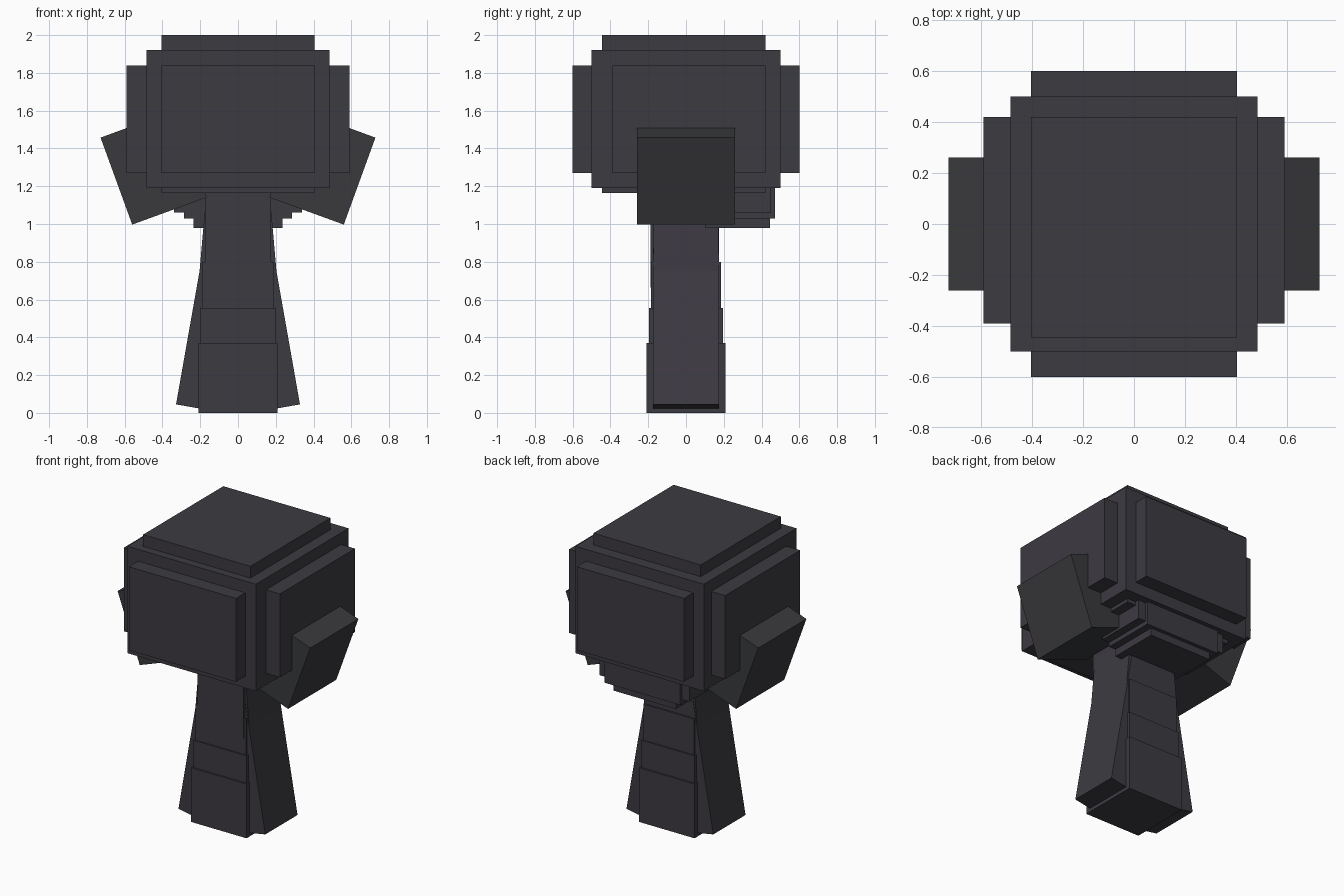
import bpy, math
from mathutils import Matrix, Vector

if "Cube" in bpy.data.objects:
    bpy.data.objects.remove(bpy.data.objects["Cube"])


def material(name, rgb):
    m = bpy.data.materials.new(name)
    m.diffuse_color = (*rgb, 1)
    m.use_nodes = True
    m.node_tree.nodes["Principled BSDF"].inputs["Base Color"].default_value = m.diffuse_color
    return m


CHARCOAL = material("charcoal", (0.046, 0.043, 0.053))
ASH = material("ash_grey", (0.041, 0.042, 0.047))


def box(name, x, y, z, mat=CHARCOAL, pivot=None, tilt=0):
    """Box from (min, max) ranges, optionally tilted about y at a pivot."""
    verts = [Vector((a, b, c)) for a in x for b in y for c in z]
    if pivot:
        rot = Matrix.Rotation(math.radians(tilt), 4, 'Y')
        verts = [rot @ v + Vector(pivot) for v in verts]
    faces = [(0, 1, 3, 2), (4, 6, 7, 5), (0, 4, 5, 1),
             (2, 3, 7, 6), (0, 2, 6, 4), (1, 5, 7, 3)]
    mesh = bpy.data.meshes.new(name)
    mesh.from_pydata(verts, [], faces)
    mesh.materials.append(mat)
    obj = bpy.data.objects.new(name, mesh)
    bpy.context.collection.objects.link(obj)
    return obj


def mirrored(obj):
    mod = obj.modifiers.new("mirror", 'MIRROR')
    mod.use_mirror_merge = False


def sym(v):
    return (-v, v)


# Head block with raised panels on every side
box("head", sym(0.485), sym(0.5), (1.19, 1.92))
box("head_front_back_panel", sym(0.405), sym(0.6), (1.27, 1.84))
box("head_side_panel", sym(0.59), (-0.39, 0.42), (1.27, 1.84))
box("head_top_panel", sym(0.405), (-0.445, 0.42), (1.165, 2.0))

# Slanted side lobes, pivot at the outer lower corner
mirrored(box("side_lobe", (-0.42, 0), sym(0.26), (0, 0.49), ASH,
             (0.56, 0, 0.997), 20))

# Stepped blocks under the back of the head
box("rear_step_upper", sym(0.34), (0.1, 0.45), (1.06, 1.2))
box("rear_step_middle", sym(0.285), (0.1, 0.47), (1.03, 1.2))
box("rear_step_lower", sym(0.235), (0.1, 0.445), (0.98, 1.2))

# Stem: core with progressively wider layers to the base
box("stem_core", sym(0.172), sym(0.172), (0.3, 1.25))
for i, (half_x, half_y, top) in enumerate(
        [(0.21, 0.208, 0.37), (0.2, 0.195, 0.555), (0.19, 0.185, 0.8)]):
    box(f"stem_layer_{i + 1}", sym(half_x), sym(half_y), (0.004 * i, top))
box("stem_front_panel", sym(0.174), (-0.187, 0), (0.665, 1.2))
box("stem_stud", sym(0.014), (-0.191, -0.1), (1.012, 1.035))

# Tilted buttresses on both sides of the stem, pivot at the outer lower corner
mirrored(box("buttress", (-0.23, 0), sym(0.174), (0, 1.05), CHARCOAL,
             (0.328, 0, 0.045), -10))
mirrored(box("upper_buttress", (-0.15, 0), sym(0.171), (0, 0.5), CHARCOAL,
             (0.208, 0, 0.7), -5))
